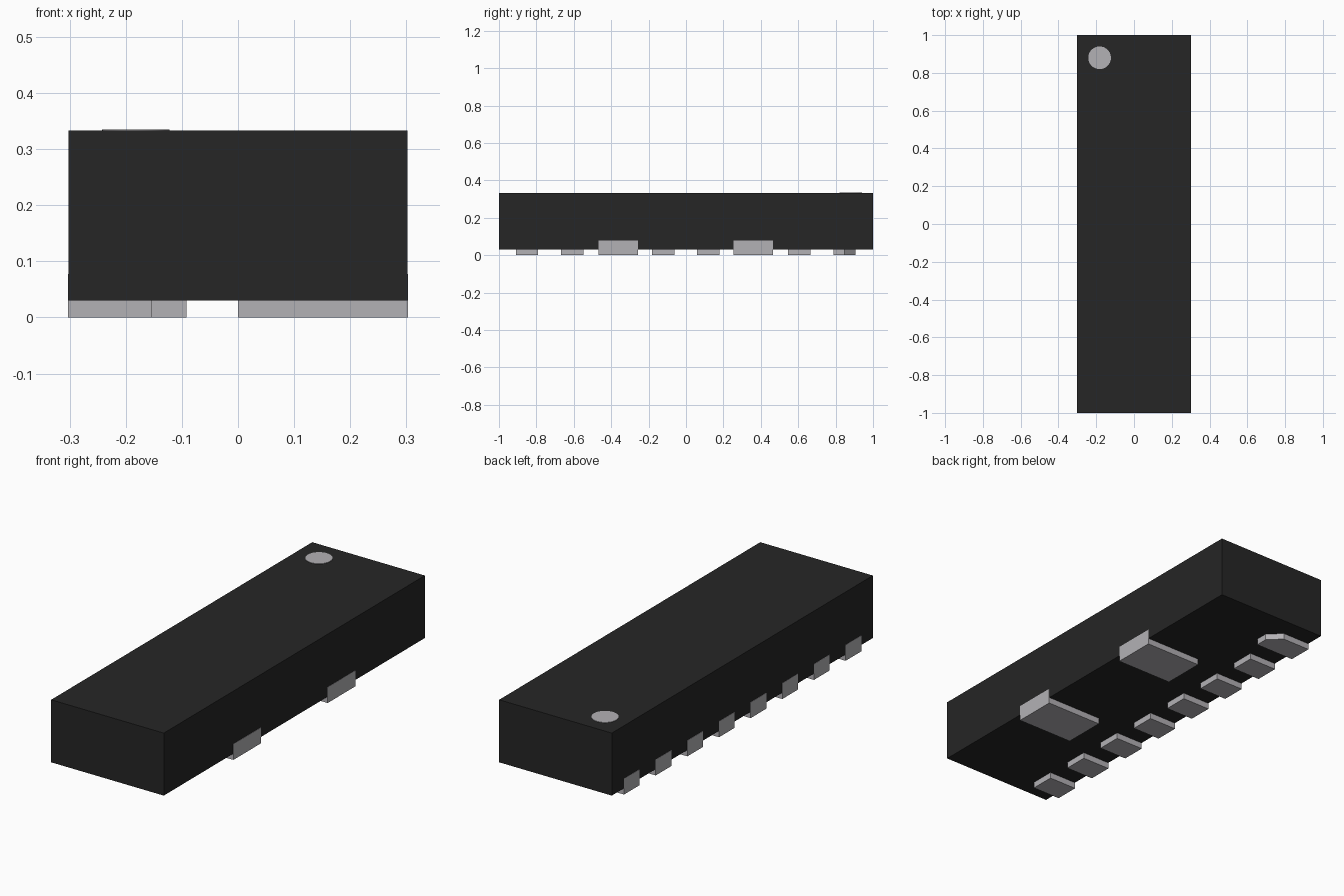
import bpy
import bmesh

cube = bpy.data.objects.get("Cube")
if cube:
    bpy.data.objects.remove(cube, do_unlink=True)


def material(name, rgb):
    m = bpy.data.materials.new(name)
    m.use_nodes = True
    m.diffuse_color = (*rgb, 1)
    m.node_tree.nodes["Principled BSDF"].inputs["Base Color"].default_value = (*rgb, 1)
    return m


BLACK = material("black plastic", (0.019, 0.019, 0.019))
METAL = material("silver metal", (0.45, 0.44, 0.46))


def prism(name, outline, z0, z1, mat):
    """Extrude an xy outline from z0 to z1."""
    bm = bmesh.new()
    base = bm.faces.new([bm.verts.new((x, y, z0)) for x, y in outline])
    top = bmesh.ops.extrude_face_region(bm, geom=[base])["geom"]
    bmesh.ops.translate(bm, vec=(0, 0, z1 - z0),
                        verts=[v for v in top if isinstance(v, bmesh.types.BMVert)])
    bmesh.ops.recalc_face_normals(bm, faces=bm.faces)
    mesh = bpy.data.meshes.new(name)
    bm.to_mesh(mesh)
    bm.free()
    mesh.materials.append(mat)
    ob = bpy.data.objects.new(name, mesh)
    bpy.context.collection.objects.link(ob)
    return ob


def box(name, x0, x1, y0, y1, z0, z1, mat):
    return prism(name, [(x0, y0), (x1, y0), (x1, y1), (x0, y1)], z0, z1, mat)


HALF_X, BASE, TOP = 0.302, 0.03, 0.333
SIDE = HALF_X + 0.001   # side plates sit just proud of the case
PLATE_TOP = 0.077

# Case
box("case", -HALF_X, HALF_X, -1, 1, BASE, TOP, BLACK)

# Two wide pads, each turned up the left side of the case
for i, y in enumerate((-0.362, 0.36)):
    box(f"wide_pad_{i + 1}", 0, SIDE, y - 0.106, y + 0.106, 0, BASE, METAL)
    box(f"wide_pad_plate_{i + 1}", HALF_X - 0.004, SIDE, y - 0.106, y + 0.106,
        BASE, PLATE_TOP, METAL)

# Row of eight small pads on the right side; the last is longer with a cut corner
W = 0.06
for i in range(8):
    y = -0.85 + i * 0.2425
    if i < 7:
        box(f"small_pad_{i + 1}", -SIDE, -0.153, y - W, y + W, 0, BASE, METAL)
    else:
        prism("first_pin_pad", [(-SIDE, y - W), (-0.092, y - W), (-0.092, y),
                                (-0.153, y + W), (-SIDE, y + W)], 0, BASE, METAL)
    box(f"small_pad_plate_{i + 1}", -SIDE, -HALF_X + 0.004, y - W, y + W,
        BASE, PLATE_TOP, METAL)

# Round marker on the top
bpy.ops.mesh.primitive_cylinder_add(vertices=48, radius=0.06, depth=0.004,
                                    location=(-0.182, 0.88, TOP))
dot = bpy.context.object
dot.name = "marker_dot"
dot.data.materials.append(METAL)
bpy.ops.object.shade_smooth_by_angle()
